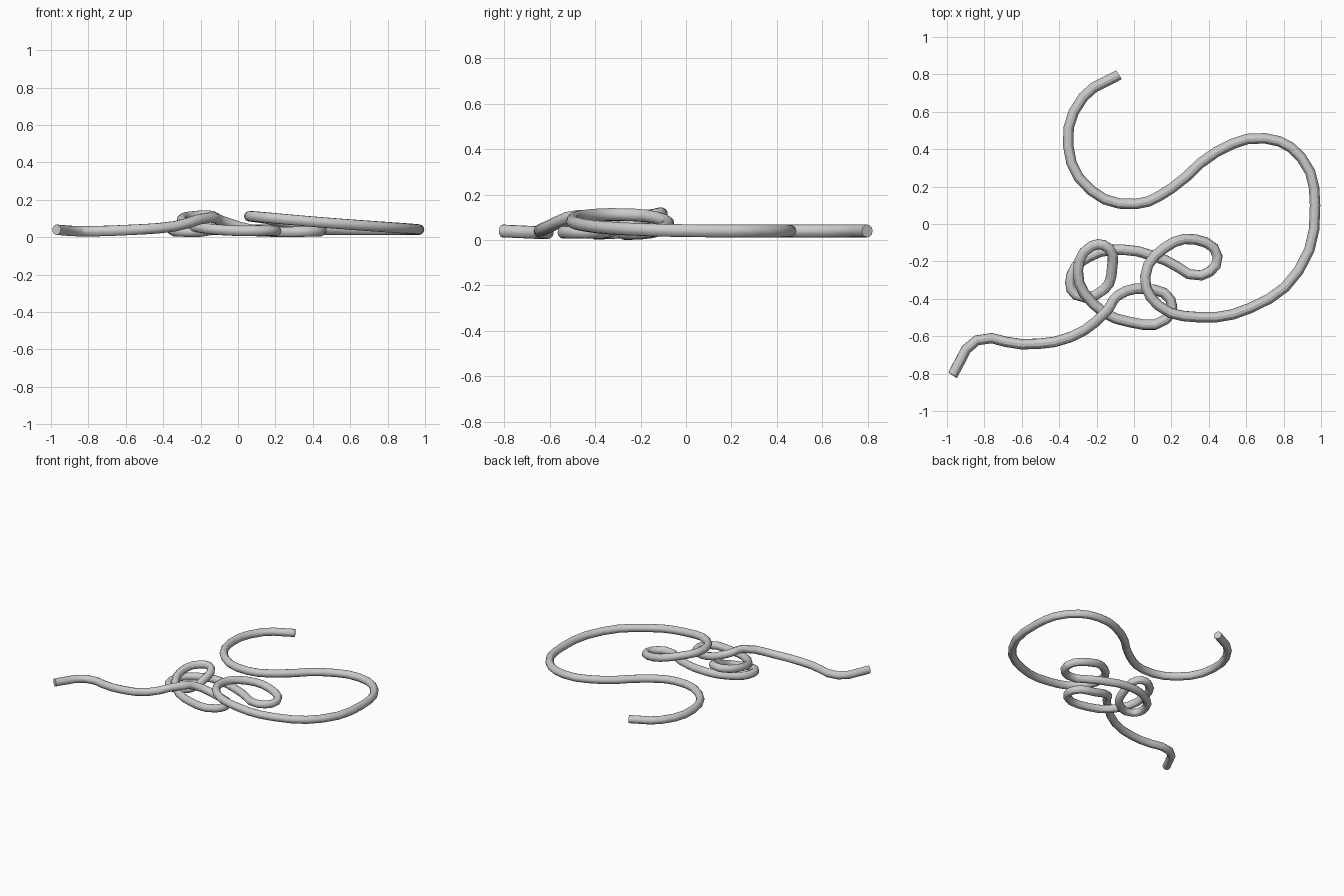
import bpy

# Centreline of the rope, from the upper free end to the lower left end
path = [
    (-0.08, 0.798, 0.04), (-0.27, 0.68, 0.04), (-0.352, 0.42, 0.04), (-0.23, 0.18, 0.04),
    (0.01, 0.107, 0.04), (0.2, 0.19, 0.04), (0.44, 0.385, 0.04), (0.7, 0.458, 0.04),
    (0.895, 0.355, 0.04), (0.968, 0.1, 0.04), (0.88, -0.25, 0.048), (0.62, -0.45, 0.066),
    (0.34, -0.498, 0.088), (0.13, -0.435, 0.107), (0.06, -0.28, 0.112), (0.16, -0.13, 0.098),
    (0.33, -0.083, 0.062), (0.447, -0.175, 0.036), (0.36, -0.275, 0.03), (0.17, -0.195, 0.03),
    (-0.06, -0.137, 0.04), (-0.24, -0.175, 0.04), (-0.335, -0.275, 0.035), (-0.31, -0.38, 0.03),
    (-0.16, -0.35, 0.035), (-0.117, -0.235, 0.075), (-0.135, -0.13, 0.112), (-0.225, -0.117, 0.113),
    (-0.3, -0.25, 0.093), (-0.22, -0.425, 0.055), (-0.02, -0.525, 0.035), (0.17, -0.51, 0.035),
    (0.195, -0.405, 0.035), (0.06, -0.347, 0.042), (-0.09, -0.385, 0.088), (-0.145, -0.465, 0.106),
    (-0.34, -0.605, 0.058), (-0.6, -0.643, 0.038), (-0.84, -0.622, 0.032), (-0.97, -0.808, 0.04),
]

curve = bpy.data.curves.new("rope", "CURVE")
curve.dimensions = "3D"
curve.resolution_u = 3
curve.bevel_depth = 0.028
curve.bevel_resolution = 4
curve.use_fill_caps = True

spline = curve.splines.new("BEZIER")
spline.bezier_points.add(len(path) - 1)
for bp, co in zip(spline.bezier_points, path):
    bp.co = co
    bp.handle_left_type = bp.handle_right_type = "AUTO"

rope = bpy.data.objects.new("rope", curve)
bpy.context.collection.objects.link(rope)

# Solid tube with smooth sides and crisp cut ends
bpy.context.view_layer.objects.active = rope
rope.select_set(True)
bpy.ops.object.convert(target="MESH")
bpy.ops.object.shade_smooth_by_angle()
